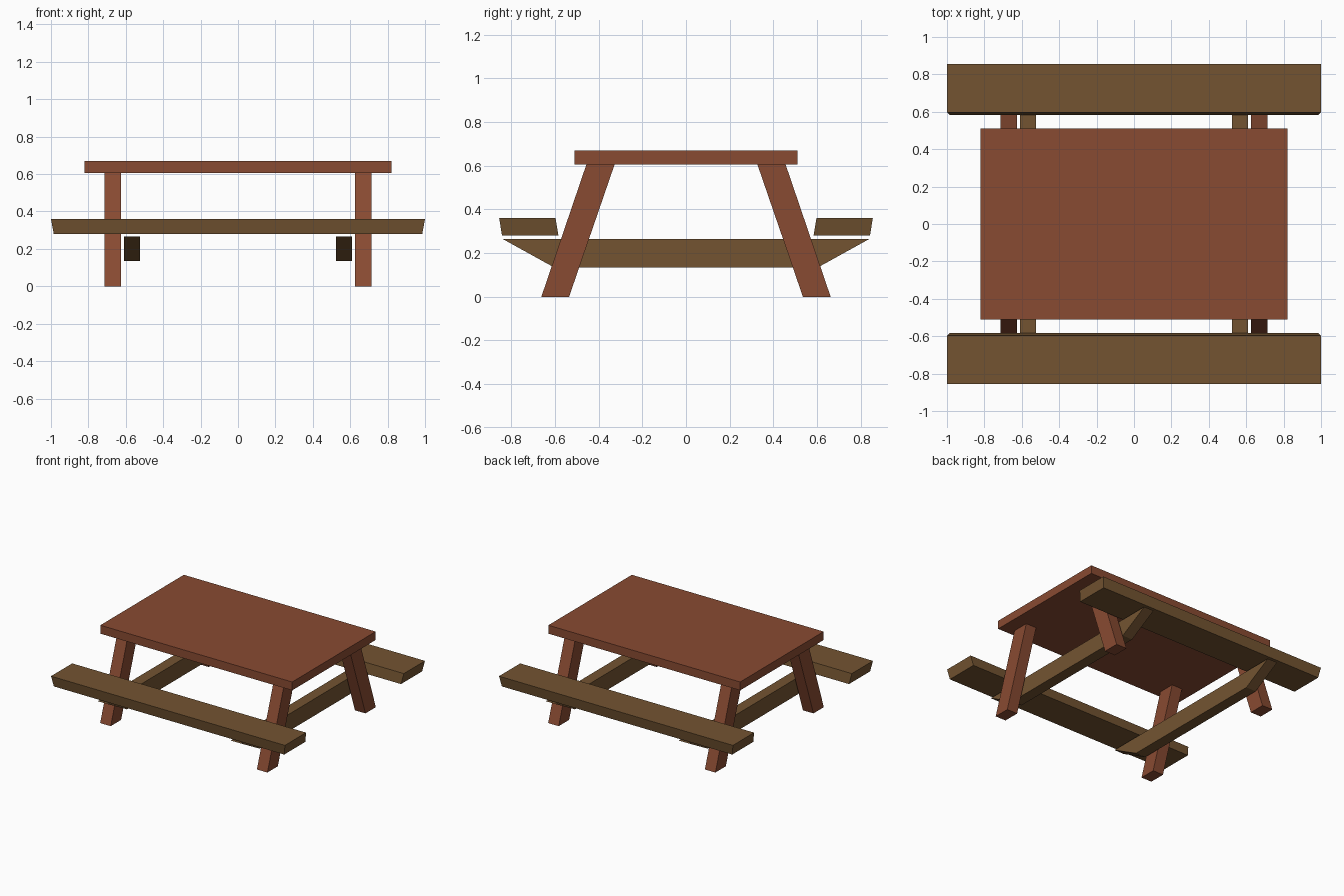
import bpy

cube = bpy.data.objects.get("Cube")
if cube:
    bpy.data.objects.remove(cube, do_unlink=True)


def make_material(name, color):
    mat = bpy.data.materials.new(name)
    mat.use_nodes = True
    mat.diffuse_color = color
    mat.node_tree.nodes["Principled BSDF"].inputs["Base Color"].default_value = color
    return mat


red_wood = make_material("red_brown_wood", (0.25, 0.07, 0.032, 1))
tan_wood = make_material("tan_brown_wood", (0.172, 0.088, 0.031, 1))


def prism(name, lower, upper, mat):
    """Join two four-point outlines into a closed solid."""
    faces = [(3, 2, 1, 0), (4, 5, 6, 7)]
    faces += [(i, (i + 1) % 4, (i + 1) % 4 + 4, i + 4) for i in range(4)]
    mesh = bpy.data.meshes.new(name)
    mesh.from_pydata(lower + upper, [], faces)
    mesh.materials.append(mat)
    obj = bpy.data.objects.new(name, mesh)
    bpy.context.collection.objects.link(obj)
    return obj


def rect(x0, x1, y0, y1, z):
    return [(x0, y0, z), (x1, y0, z), (x1, y1, z), (x0, y1, z)]


def mirror(obj, x=False, y=False):
    mod = obj.modifiers.new("Mirror", 'MIRROR')
    mod.use_axis = (x, y, False)


# Table top
prism("table_top", rect(-0.82, 0.82, -0.51, 0.51, 0.605),
      rect(-0.82, 0.82, -0.51, 0.51, 0.67), red_wood)

# Four splayed legs
legs = prism("legs", rect(0.625, 0.715, 0.535, 0.662, 0),
             rect(0.625, 0.715, 0.327, 0.456, 0.605), red_wood)
mirror(legs, x=True, y=True)

# Two benches with raked ends and sides
benches = prism("benches", rect(-0.985, 0.985, 0.584, 0.842, 0.28),
                rect(-1, 1, 0.597, 0.855, 0.36), tan_wood)
mirror(benches, y=True)

# Two cross beams with tapered ends that carry the benches
beams = prism("cross_beams", rect(0.525, 0.61, -0.605, 0.605, 0.135),
              rect(0.525, 0.61, -0.84, 0.84, 0.265), tan_wood)
mirror(beams, x=True)
